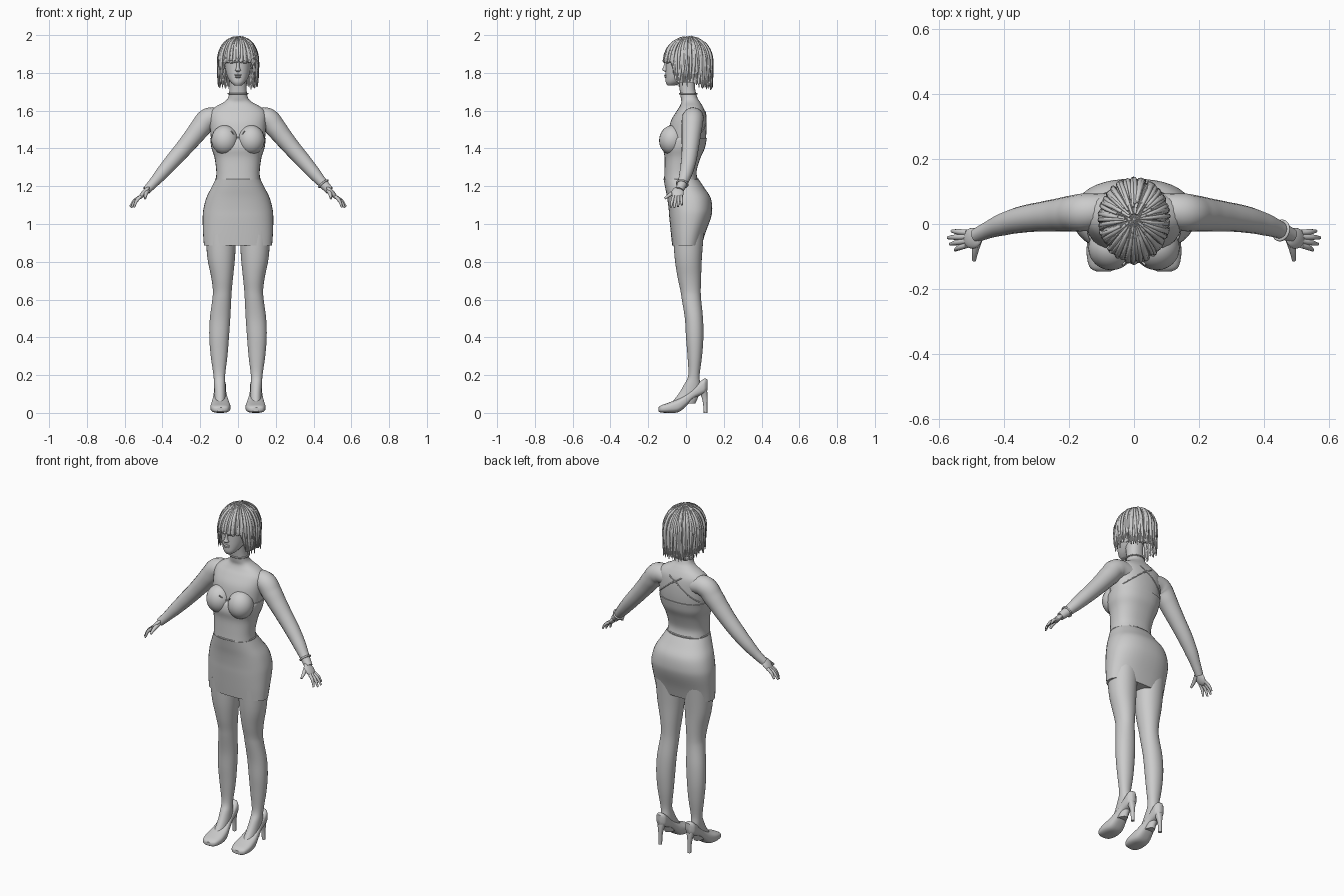
import bpy, bmesh, random
from math import sin, cos, pi
from mathutils import Matrix, Euler

random.seed(4)
if "Cube" in bpy.data.objects:
    bpy.data.objects.remove(bpy.data.objects["Cube"])

grey = bpy.data.materials.new("plain_grey")
grey.use_nodes = True
GREY = (0.6, 0.6, 0.6, 1)
grey.diffuse_color = GREY
grey.node_tree.nodes["Principled BSDF"].inputs["Base Color"].default_value = GREY
SIDES = (("left", 1), ("right", -1))


def add(name, data):
    ob = bpy.data.objects.new(name, data)
    data.materials.append(grey)
    bpy.context.collection.objects.link(ob)
    return ob


def from_bmesh(name, bm):
    bmesh.ops.recalc_face_normals(bm, faces=bm.faces)
    me = bpy.data.meshes.new(name)
    bm.to_mesh(me)
    bm.free()
    return add(name, me)


def smooth_rows(rows, steps=4):
    """Catmull-Rom interpolation of tuples."""
    out = []
    for i in range(len(rows) - 1):
        a, b, c, d = (rows[max(0, min(len(rows) - 1, i + k))] for k in (-1, 0, 1, 2))
        for s in range(steps):
            t = s / steps
            out.append([q + .5 * t * (r - p + t * (2*p - 5*q + 4*r - u + t * (3*(q - r) + u - p)))
                        for p, q, r, u in zip(a, b, c, d)])
    return out + [list(rows[-1])]


def power(v, e):
    return abs(v) ** e * (1 if v >= 0 else -1)


def loft(name, rings, p=2.2, axis="z", n=32, s=1):
    """Rings are (position, centre x, half width, low, high)."""
    bm, loops = bmesh.new(), []
    for pos, cx, hw, lo, hi in smooth_rows(rings):
        loop = []
        for k in range(n):
            a = 2 * pi * k / n
            x = s * (cx + hw * power(cos(a), 2 / p))
            w = (lo + hi) / 2 + (hi - lo) / 2 * power(sin(a), 2 / p)
            loop.append(bm.verts.new((x, w, pos) if axis == "z" else (x, pos, w)))
        loops.append(loop)
    for A, B in zip(loops, loops[1:]):
        for k in range(n):
            bm.faces.new((A[k], A[k - 1], B[k - 1], B[k]))
    bm.faces.new(loops[0])
    bm.faces.new(loops[-1])
    return from_bmesh(name, bm)


def blob(name, loc, size, rot=(0, 0, 0)):
    bm = bmesh.new()
    m = Matrix.LocRotScale(loc, Euler(rot), size)
    bmesh.ops.create_uvsphere(bm, u_segments=24, v_segments=16, radius=1, matrix=m)
    return from_bmesh(name, bm)


def tubes(name, paths, res=5, cyclic=False, sides=3):
    """Round strands; each path point is (x, y, z, radius)."""
    cu = bpy.data.curves.new(name, "CURVE")
    cu.dimensions, cu.bevel_depth, cu.bevel_resolution = "3D", 1, sides
    cu.resolution_u, cu.use_fill_caps = res, True
    for path in paths:
        sp = cu.splines.new("BEZIER")
        sp.bezier_points.add(len(path) - 1)
        sp.use_cyclic_u = cyclic
        for bp, (x, y, z, r) in zip(sp.bezier_points, path):
            bp.co, bp.radius = (x, y, z), r
            bp.handle_left_type = bp.handle_right_type = "AUTO"
    return add(name, cu)


def band(name, z, hw, lo, hi, r):
    return tubes(name, [[(hw * cos(a * pi / 4), (lo + hi) / 2 + (hi - lo) / 2 * sin(a * pi / 4), z, r)
                         for a in range(8)]], 8, True)


# Torso and neck
TORSO = [(1.2, 0, .112, -.105, .06), (1.25, 0, .113, -.112, .053), (1.32, 0, .117, -.108, .06),
         (1.4, 0, .135, -.1, .095), (1.47, 0, .145, -.095, .107), (1.54, 0, .15, -.082, .108),
         (1.59, 0, .148, -.055, .102), (1.62, 0, .12, -.035, .09), (1.645, 0, .075, -.025, .075),
         (1.67, 0, .052, -.028, .06), (1.72, 0, .045, -.035, .048), (1.78, 0, .045, -.045, .05)]
loft("torso", TORSO, 2.3)
band("choker", 1.69, .051, -.034, .058, .004)

# Fitted top with cups and back straps
loft("bodice", [(1.235, 0, .117, -.116, .062), (1.28, 0, .115, -.114, .056), (1.35, 0, .124, -.113, .077),
                (1.4, 0, .14, -.121, .099), (1.44, 0, .146, -.114, .108), (1.455, 0, .147, -.1, .11)], 2.4)
for side, s in SIDES:
    blob(side + "_cup", (s * .07, -.074, 1.445), (.071, .068, .078), (-.15, 0, 0))


def back_y(x, z):
    for a, b in zip(TORSO, TORSO[1:]):
        if a[0] <= z <= b[0]:
            _, _, hw, lo, hi = [u + (v - u) * (z - a[0]) / (b[0] - a[0]) for u, v in zip(a, b)]
            return (lo + hi) / 2 + (hi - lo) / 2 * max(0, 1 - (abs(x) / hw) ** 2.3) ** (1 / 2.3)


def back_strap(x0, z0, x1, z1):
    path = []
    for k in range(7):
        x, z = x0 + (x1 - x0) * k / 6, z0 + (z1 - z0) * k / 6
        path.append((x, back_y(x, z) + .001, z, .003))
    return path


tubes("back_straps", [back_strap(0, 1.58, s * .13, 1.47) for s in (1, -1)]
      + [back_strap(s * .04, 1.6, -s * .02, 1.56) for s in (1, -1)])
tubes("neckline", [[(-.035, -.126, 1.49, .003), (0, -.1, 1.46, .003), (.035, -.126, 1.49, .003)]])

# Skirt and waistband
loft("skirt", [(.885, 0, .18, -.073, .083), (.95, 0, .185, -.08, .102), (1.03, 0, .187, -.088, .131),
               (1.08, 0, .183, -.092, .139), (1.14, 0, .167, -.1, .13), (1.19, 0, .142, -.11, .098),
               (1.235, 0, .12, -.118, .068)], 2.35, n=40)
band("waistband", 1.238, .117, -.115, .063, .004)

# Legs and shoes
LEG = [(.05, .095, .03, -.08, .05), (.1, .095, .03, -.04, .07), (.15, .097, .03, -.01, .075),
       (.2, .099, .031, .012, .072), (.3, .1, .044, .008, .085), (.4, .1, .052, 0, .092),
       (.5, .095, .054, -.006, .09), (.6, .086, .05, -.022, .08), (.65, .083, .05, -.03, .078),
       (.72, .084, .058, -.045, .08), (.82, .089, .073, -.06, .084), (.96, .09, .082, -.07, .095)]
SHOE = [(-.146, .094, .022, .008, .028), (-.132, .094, .043, .002, .04), (-.09, .093, .053, 0, .055),
        (-.04, .093, .049, .004, .075), (0, .094, .04, .035, .1), (.04, .095, .033, .075, .132),
        (.08, .095, .032, .095, .17), (.1, .095, .028, .105, .182), (.114, .095, .012, .12, .176)]
HEEL = [(0, .095, .009, .094, .113), (.05, .095, .01, .09, .113), (.09, .095, .016, .08, .113),
        (.125, .095, .026, .06, .112)]
for side, s in SIDES:
    loft(side + "_leg", LEG, 2.1, s=s)
    loft(side + "_shoe", SHOE, 2.8, "y", s=s)
    loft(side + "_heel", HEEL, 2.5, s=s, n=16)

# Arms, hands and fingers
ARM = [(.08, .045, 1.56, .05), (.155, .036, 1.557, .058), (.2, .031, 1.508, .055), (.24, .027, 1.458, .05),
       (.29, .022, 1.398, .045), (.345, .014, 1.335, .041), (.4, 0, 1.272, .035),
       (.45, -.019, 1.215, .026), (.485, -.035, 1.178, .022)]
TIPS = [(.56, -.022, 1.1), (.572, -.042, 1.092), (.565, -.062, 1.086), (.55, -.08, 1.088)]
for side, s in SIDES:
    tubes(side + "_arm", [[(s * x, y, z, r) for x, y, z, r in ARM]], 6, sides=6)
    blob(side + "_palm", (s * .497, -.044, 1.165), (.042, .032, .014), (0, s * .86, 0))
    fingers = []
    for i, (x, y, z) in enumerate(TIPS):
        bx, by, bz = .514, -.026 - .013 * i, 1.147
        fingers.append([(s * bx, by, bz, .009), (s * ((bx + x) / 2 + .005), (by + y) / 2, (bz + z) / 2 + .005, .0085),
                        (s * x, y, z, .005)])
    fingers.append([(s * .48, -.05, 1.178, .013), (s * .489, -.085, 1.155, .01), (s * .492, -.112, 1.135, .006)])
    tubes(side + "_fingers", fingers)
wrist = Matrix.LocRotScale((.452, -.02, 1.213), Euler((0, .86, -.3)), None)
loop = [wrist @ Matrix.Rotation(a * pi / 4, 4, "X") @ Matrix.Translation((0, 0, .029)) for a in range(8)]
tubes("bracelet", [[(*m.translation, .005) for m in loop]], 6, True)

# Head and face
loft("head", [(1.733, 0, .018, -.098, -.06), (1.75, 0, .038, -.107, -.02), (1.78, 0, .056, -.108, .03),
              (1.82, 0, .067, -.108, .07), (1.87, 0, .073, -.107, .1), (1.92, 0, .072, -.1, .105),
              (1.96, 0, .055, -.07, .088), (1.98, 0, .02, -.01, .05)], 2.2)
loft("nose", [(1.806, 0, .01, -.112, -.09), (1.815, 0, .015, -.126, -.09), (1.83, 0, .009, -.121, -.09),
              (1.865, 0, .007, -.11, -.09)], 2, n=16)
blob("upper_lip", (0, -.107, 1.788), (.02, .009, .005))
blob("lower_lip", (0, -.106, 1.779), (.017, .009, .006))
for side, s in SIDES:
    blob(side + "_eye", (s * .031, -.094, 1.856), (.015, .011, .008))
    blob(side + "_ear", (s * .074, .01, 1.85), (.008, .02, .03), (.2, 0, 0))
    tubes(side + "_brow", [[(s * .014, -.107, 1.873, .003), (s * .033, -.104, 1.879, .004),
                            (s * .052, -.09, 1.873, .002)]])


# Bobbed hair: ridged cap plus loose locks
def hair_point(a, t, grow=0, drop=0):
    c = cos(a)
    k = max(0, min(1, (.8 - c) / .3))
    end = 1.875 - .125 * k * k * (3 - 2 * k) - .02 * max(0, -c) - drop
    if t < .5:
        z, r = 1.86 + (.13 + grow) * cos(t * pi), sin(t * pi)
    else:
        z, r = 1.86 - (t - .5) * 2 * (1.86 - end), 1 + .04 * (t - .5)
    return (r * (.1 + grow) * sin(a), .015 - r * ((.126 if c > 0 else .118) + grow) * c, z)


bm, grid, N = bmesh.new(), [], 160
for j in range(15):
    t = .01 + j / 14 * .99
    grid.append([bm.verts.new(hair_point(2 * pi * i / N, t, (.003 if i % 4 < 2 else -.001) * min(1, 4 * t)))
                 for i in range(N)])
for A, B in zip(grid, grid[1:]):
    for i in range(N):
        bm.faces.new((A[i], A[i - 1], B[i - 1], B[i]))
bm.faces.new(grid[0])
from_bmesh("hair_cap", bm)

locks = []
for i in range(84):
    a = 2 * pi * (i + random.random() * .6) / 84
    swirl, drop, lift = random.uniform(-.25, .25), random.uniform(-.015, .025), random.uniform(0, .005)
    start, path = random.uniform(.04, .2), []
    for j in range(7):
        u = j / 6
        x, y, z = hair_point(a + swirl * (1 - u) * .8, start + (1 - start) * u, lift, drop)
        path.append((x, y, z, .0015 + .0065 * sin(pi * min(1, .12 + u * .86))))
    locks.append(path)
tubes("hair_locks", locks, 4, sides=2)

# Smooth shading with crisp edges
bpy.ops.object.select_all(action="DESELECT")
for ob in bpy.context.collection.objects:
    if ob.type == "MESH" and ob.data.materials and ob.data.materials[0] == grey:
        ob.select_set(True)
        bpy.context.view_layer.objects.active = ob
bpy.ops.object.shade_smooth_by_angle(angle=.7)
